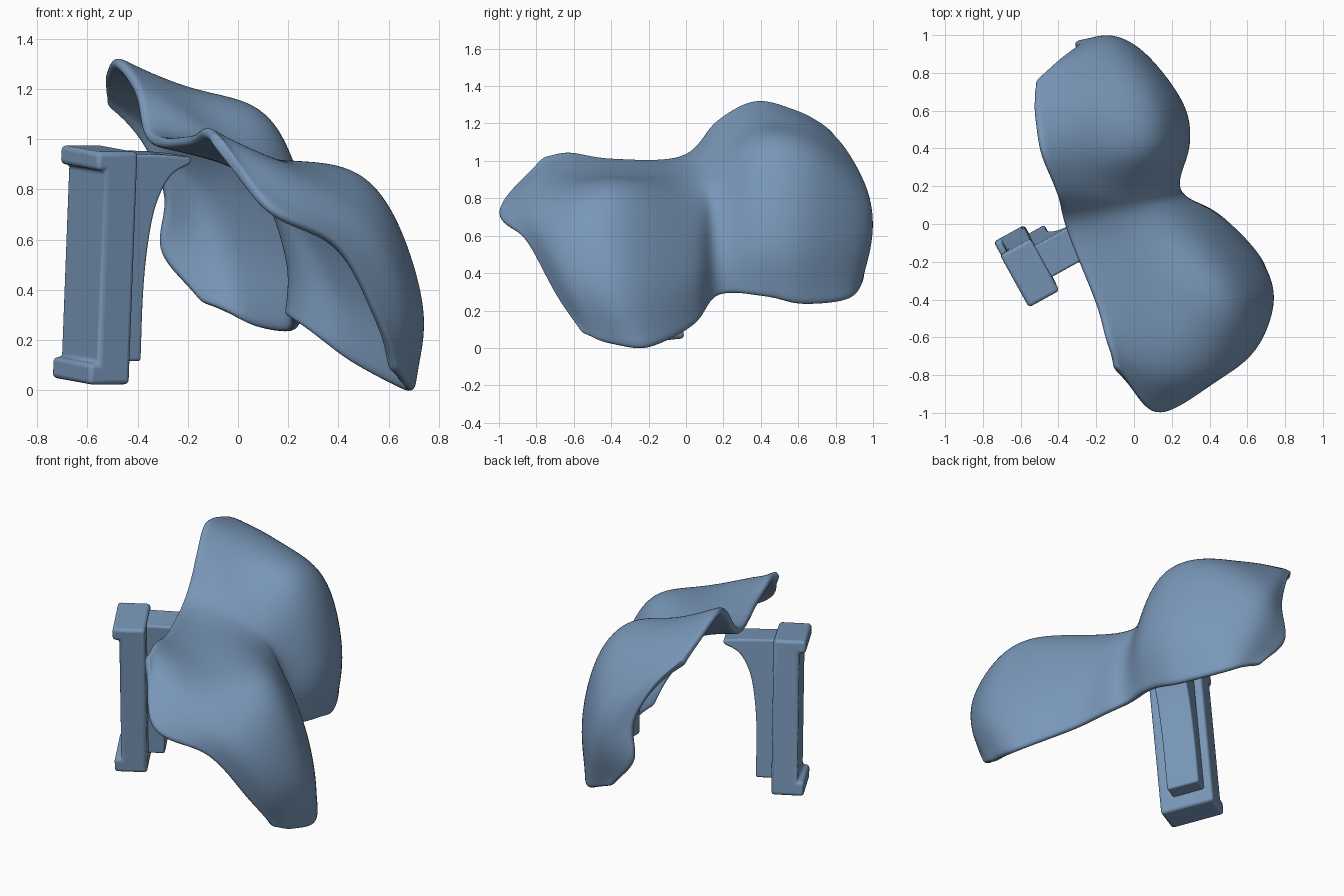
import bpy, bmesh
from mathutils import Matrix, Vector

if "Cube" in bpy.data.objects:
    bpy.data.objects.remove(bpy.data.objects["Cube"])

blue = bpy.data.materials.new("blue_plastic")
blue.diffuse_color = (.19, .31, .48, 1)
blue.use_nodes = True
blue.node_tree.nodes["Principled BSDF"].inputs["Base Color"].default_value = blue.diffuse_color


def finish(name, bm, bevel=0.0):
    me = bpy.data.meshes.new(name)
    bm.to_mesh(me)
    bm.free()
    me.materials.append(blue)
    ob = bpy.data.objects.new(name, me)
    bpy.context.collection.objects.link(ob)
    if bevel:
        m = ob.modifiers.new("Bevel", 'BEVEL')
        m.width, m.segments, m.limit_method = bevel, 4, 'ANGLE'
    bpy.ops.object.select_all(action='DESELECT')
    ob.select_set(True)
    bpy.context.view_layer.objects.active = ob
    bpy.ops.object.shade_smooth_by_angle(angle=0.7)
    return ob


def spline(pts, steps=6):
    # Catmull-Rom curve through the points
    p = [2 * pts[0] - pts[1]] + pts + [2 * pts[-1] - pts[-2]]
    out = []
    for i in range(1, len(p) - 2):
        a, b, c, d = p[i - 1:i + 3]
        for k in range(steps):
            t = k / steps
            out.append(0.5 * (2 * b + (c - a) * t + (2 * a - 5 * b + 4 * c - d) * t * t
                              + (3 * b - a - 3 * c + d) * t ** 3))
    return out + [pts[-1]]


# Two-lobed shell: sections run from the upper left rim to the lower right rim
front_lobe = [
    [(-.08, -.76, 1.03), (.12, -1.01, .74), (.40, -.86, .57), (.56, -.70, .28), (.64, -.56, .08)],
    [(-.13, -.62, 1.055), (.17, -.78, .9), (.54, -.73, .68), (.69, -.60, .33), (.68, -.42, .02)],
    [(-.20, -.40, 1.02), (.12, -.42, .92), (.52, -.38, .86), (.73, -.33, .36), (.69, -.2, 0)],
]
waist = [
    [(-.36, -.02, 1.03), (-.1, 0, .96), (.24, .03, .78), (.44, .04, .42), (.46, .05, .12)],
    [(-.40, .16, 1.22), (-.16, .16, 1.08), (.1, .16, .87), (.23, .17, .52), (.24, .18, .28)],
]
back_lobe = [
    [(-.48, .37, 1.33), (-.2, .38, 1.2), (.14, .4, 1.08), (.30, .42, .6), (.25, .42, .27)],
    [(-.52, .58, 1.28), (-.22, .63, 1.19), (.1, .69, 1.03), (.25, .67, .58), (.22, .63, .23)],
    [(-.52, .70, 1.22), (-.34, .84, 1.08), (-.13, .97, .84), (-.03, .98, .58), (.07, .88, .26)],
    [(-.51, .77, 1.17), (-.39, .88, 1.01), (-.30, .95, .78), (-.31, .97, .55), (-.14, .95, .35)],
]
rows = [spline([Vector(p) for p in s]) for s in front_lobe + waist + back_lobe]
cols = [spline(list(c)) for c in zip(*rows)]
bm = bmesh.new()
vs = [[bm.verts.new(p) for p in c] for c in cols]
for a, b in zip(vs, vs[1:]):
    for i in range(len(a) - 1):
        bm.faces.new((a[i], b[i], b[i + 1], a[i + 1]))
# even out the surface
for _ in range(4):
    bmesh.ops.smooth_vert(bm, verts=[v for v in bm.verts if not v.is_boundary], factor=.5,
                          use_axis_x=True, use_axis_y=True, use_axis_z=True)
shell = finish("curved_shell", bm)
m = shell.modifiers.new("Thickness", 'SOLIDIFY')
m.thickness, m.offset = 0.045, -1
m = shell.modifiers.new("Smooth", 'SUBSURF')
m.levels = m.render_levels = 2
for p in shell.data.polygons:
    p.use_smooth = True

# Leaning bracket frame: depth, width and up axes
up = Vector((.038, -.08, 1)).normalized()
wide = Vector((-.48, .87, 0))
wide = (wide - up * wide.dot(up)).normalized()
deep = wide.cross(up).normalized()
FRAME = Matrix((deep, wide, up)).transposed().to_4x4()
FRAME.translation = (-.57, -.22, .5)


def prism(name, profile, w0, w1, bevel):
    # closed depth/up profile pushed through the width
    bm = bmesh.new()
    f = bm.faces.new([bm.verts.new((d, w0, u)) for d, u in profile])
    r = bmesh.ops.extrude_face_region(bm, geom=[f], use_keep_orig=True)
    bmesh.ops.translate(bm, vec=(0, w1 - w0, 0),
                        verts=[v for v in r['geom'] if isinstance(v, bmesh.types.BMVert)])
    bmesh.ops.recalc_face_normals(bm, faces=bm.faces)
    ob = finish(name, bm, bevel)
    ob.matrix_world = FRAME


# C-shaped clamp with top and bottom jaws
prism("clamp_body", [(-.093, -.465), (.092, -.465), (.092, .465), (-.093, .465),
                     (-.093, .39), (-.055, .39), (-.055, -.38), (-.093, -.38)],
      -.162, .155, .022)

# Back strip that curves up into the arm carrying the shell
strip = [Vector(p) for p in [(.185, -.38), (.185, -.1), (.20, .1), (.23, .25), (.29, .36), (.38, .41)]]
prism("support_arm", [(.06, -.38)] + [tuple(v) for v in spline(strip)]
      + [(.38, .435), (.26, .445), (.06, .45)], -.08, .11, .012)
